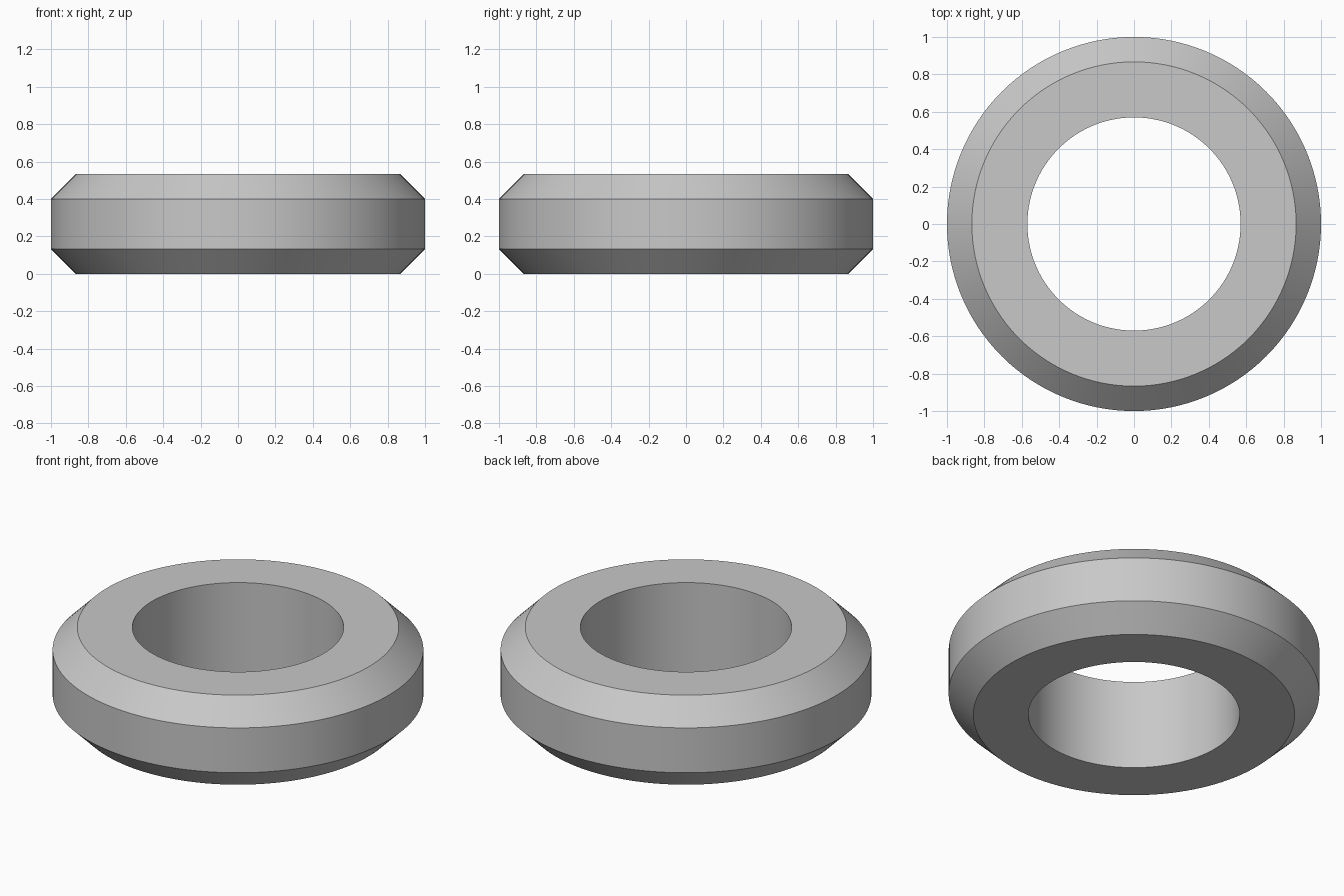
import bpy, bmesh, math

SEGMENTS = 128
OUTER, SHOULDER, BORE = 1.0, 0.867, 0.57
HEIGHT, CHAMFER = 0.533, 0.133

cube = bpy.data.objects.get("Cube")
if cube:
    bpy.data.objects.remove(cube, do_unlink=True)

# Plain grey material
grey = bpy.data.materials.new("plain_grey")
grey.use_nodes = True
colour = (0.58, 0.58, 0.58, 1)
grey.diffuse_color = colour
for node in grey.node_tree.nodes:
    if node.type == 'BSDF_PRINCIPLED':
        node.inputs["Base Color"].default_value = colour

# Closed cross-section as (radius, height), spun around the z axis
profile = [(BORE, 0), (SHOULDER, 0), (OUTER, CHAMFER),
           (OUTER, HEIGHT - CHAMFER), (SHOULDER, HEIGHT), (BORE, HEIGHT)]

bm = bmesh.new()
verts = [bm.verts.new((r, 0, z)) for r, z in profile]
edges = [bm.edges.new((v, verts[(i + 1) % len(verts)])) for i, v in enumerate(verts)]
bmesh.ops.spin(bm, geom=verts + edges, cent=(0, 0, 0), axis=(0, 0, 1),
               angle=math.tau, steps=SEGMENTS, use_merge=False)
bmesh.ops.remove_doubles(bm, verts=bm.verts[:], dist=0.0001)
bmesh.ops.recalc_face_normals(bm, faces=bm.faces[:])
mesh = bpy.data.meshes.new("chamfered_ring")
bm.to_mesh(mesh)
bm.free()
mesh.materials.append(grey)

# Chamfered ring, smooth around with crisp rims
ring = bpy.data.objects.new("chamfered_ring", mesh)
bpy.context.collection.objects.link(ring)
bpy.ops.object.select_all(action='DESELECT')
ring.select_set(True)
bpy.context.view_layer.objects.active = ring
bpy.ops.object.shade_smooth_by_angle(angle=math.radians(30))
